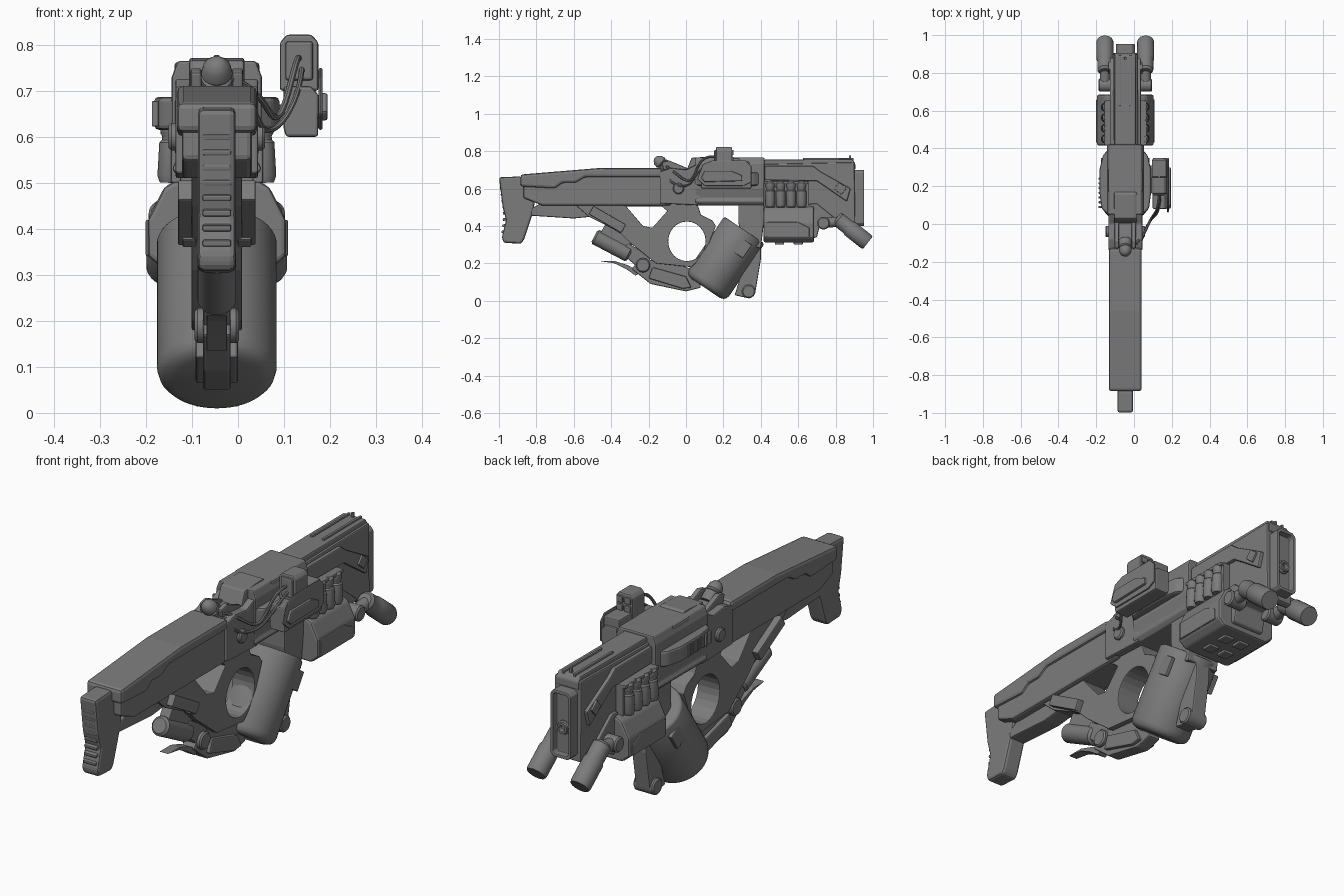
import bpy
import bmesh
import math
from mathutils import Vector, Matrix

default_cube = bpy.data.objects.get("Cube")
if default_cube:
    bpy.data.objects.remove(default_cube, do_unlink=True)

CENTRE_LINE = -0.046  # the gun sits slightly right of the origin
SIDES = {"right": -1, "left": 1}

GREY = (0.2, 0.2, 0.2, 1)
metal = bpy.data.materials.new("gunmetal grey")
metal.use_nodes = True
metal.diffuse_color = GREY
for node in metal.node_tree.nodes:
    if node.type == 'BSDF_PRINCIPLED':
        node.inputs["Base Color"].default_value = GREY
        node.inputs["Roughness"].default_value = 0.6


def make_object(name, bm, smooth=False, bevel=0):
    bmesh.ops.recalc_face_normals(bm, faces=bm.faces[:])
    mesh = bpy.data.meshes.new(name)
    bm.to_mesh(mesh)
    bm.free()
    obj = bpy.data.objects.new(name, mesh)
    bpy.context.scene.collection.objects.link(obj)
    obj.location.x = CENTRE_LINE
    mesh.materials.append(metal)
    if smooth:
        bpy.ops.object.select_all(action='DESELECT')
        obj.select_set(True)
        bpy.context.view_layer.objects.active = obj
        bpy.ops.object.shade_smooth_by_angle(angle=math.radians(35))
    if bevel:
        add_bevel(obj, bevel)
    return obj


def add_bevel(obj, width):
    mod = obj.modifiers.new("bevel", 'BEVEL')
    mod.width = width
    mod.segments = 2
    mod.limit_method = 'ANGLE'
    mod.angle_limit = math.radians(25)


def prism(name, outline, low, high, axis='x', bevel=0.006):
    """Extrude an outline along an axis, between two positions."""
    place = {'x': lambda a, b, t: (t, a, b), 'y': lambda a, b, t: (a, t, b),
             'z': lambda a, b, t: (a, b, t)}[axis]
    bm = bmesh.new()
    ends = [[bm.verts.new(place(a, b, t)) for a, b in outline] for t in (low, high)]
    for ring in ends:
        bm.faces.new(ring)
    count = len(outline)
    for i in range(count):
        j = (i + 1) % count
        bm.faces.new((ends[0][i], ends[0][j], ends[1][j], ends[1][i]))
    return make_object(name, bm, bevel=bevel)


def slab(name, outline, half, bevel=0.006):
    return prism(name, outline, -half, half, bevel=bevel)


def box(name, centre, size, tilt=0, bevel=0.004):
    bm = bmesh.new()
    matrix = (Matrix.Translation(centre) @ Matrix.Rotation(math.radians(tilt), 4, 'X')
              @ Matrix.Diagonal((*size, 1)))
    bmesh.ops.create_cube(bm, size=1, matrix=matrix)
    return make_object(name, bm, bevel=bevel)


def lathe(name, start, end, profile, sides=32):
    """Turn a profile of (fraction along, radius) about the line start-end."""
    start, end = Vector(start), Vector(end)
    turn = (end - start).to_track_quat('Z', 'Y')
    bm = bmesh.new()
    rings = []
    for along, radius in profile:
        middle = start.lerp(end, along)
        angles = [math.tau * k / sides for k in range(sides)]
        rings.append([bm.verts.new(middle + turn @ Vector(
            (radius * math.cos(a), radius * math.sin(a), 0))) for a in angles])
    for one, two in zip(rings, rings[1:]):
        for k in range(sides):
            n = (k + 1) % sides
            bm.faces.new((one[k], one[n], two[n], two[k]))
    bm.faces.new(rings[0])
    bm.faces.new(rings[-1])
    return make_object(name, bm, smooth=True)


def rod(name, start, end, radius, round_off=0.006):
    step = round_off / (Vector(end) - Vector(start)).length
    return lathe(name, start, end, [(0, radius - round_off), (step, radius),
                                    (1 - step, radius), (1, radius - round_off)])


def bake(obj):
    graph = bpy.context.evaluated_depsgraph_get()
    return bpy.data.meshes.new_from_object(obj.evaluated_get(graph))


def cut(obj, cutter):
    mod = obj.modifiers.new("hole", 'BOOLEAN')
    mod.operation = 'DIFFERENCE'
    mod.object = cutter
    mod.solver = 'EXACT'
    obj.data = bake(obj)
    obj.modifiers.clear()
    bpy.data.objects.remove(cutter, do_unlink=True)


def cable(name, points, radius=0.006):
    curve = bpy.data.curves.new(name, 'CURVE')
    curve.dimensions = '3D'
    curve.bevel_depth = radius
    curve.bevel_resolution = 2
    spline = curve.splines.new('NURBS')
    spline.points.add(len(points) - 1)
    for point, co in zip(spline.points, points):
        point.co = (*co, 1)
    spline.use_endpoint_u = True
    spline.order_u = 4
    helper = bpy.data.objects.new(name + " path", curve)
    bpy.context.scene.collection.objects.link(helper)
    bm = bmesh.new()
    bm.from_mesh(bake(helper))
    bpy.data.objects.remove(helper, do_unlink=True)
    make_object(name, bm, smooth=True)


def mirrored(half):
    return half + [(-x, z) for x, z in reversed(half)]


# Shoulder stock
slab("butt_pad", [(-1, .66), (-.98, .5), (-.962, .43), (-.985, .34), (-.975, .31), (-.88, .305),
                  (-.865, .33), (-.815, .48), (-.8, .6), (-.885, .665)], .041, .012)
for k in range(8):
    box("butt_rib", (0, -.972 + .008 * math.sin(k * .6), .37 + k * .033), (.062, .03, .014), 10)
slab("stock_body", [(-.87, .55), (-.87, .66), (-.1, .69), (-.08, .51), (-.77, .51)], .076, .01)
slab("stock_cover", [(-.885, .61), (-.885, .675), (-.46, .71), (-.13, .71), (-.12, .66), (-.54, .66),
                     (-.59, .63), (-.66, .63), (-.7, .6)], .087, .014)
slab("stock_under_rail", [(-.83, .49), (-.83, .455), (-.6, .44), (-.5, .45), (-.47, .52), (-.78, .52)], .04)

# Open frame with the grip
frame = slab("grip_frame", [(-.6, .52), (-.52, .45), (-.36, .37), (-.3, .31), (-.16, .2), (.03, .18),
                            (.1, .25), (.16, .4), (.14, .43), (.08, .46), (.06, .52), (.42, .51),
                            (.42, .6), (-.6, .6)], .055, 0)
cut(frame, slab("strut_hole", [(-.32, .505), (-.13, .505), (-.1, .48), (-.18, .39), (-.23, .4)], .3, 0))
turns = [math.tau * k / 24 for k in range(24)]
cut(frame, slab("grip_hole", [(.005 + .1 * math.cos(a), .318 + .106 * math.sin(a)) for a in turns], .3, 0))
add_bevel(frame, .008)
rod("frame_pin", (-.062, 0, .535), (.062, 0, .535), .022)
for side, s in SIDES.items():
    box("strut_plate_" + side, (s * .062, -.42, .435), (.045, .2, .05), -30)
    box("strut_clip_" + side, (s * .06, -.355, .385), (.03, .035, .04), -30)

# Folding lower bracket
rod("bracket_cylinder", (0, -.49, .345), (0, -.3, .245), .042, .01)
box("cylinder_saddle", (0, -.37, .335), (.05, .18, .08), -30)
slab("bracket_link", [(-.35, .26), (-.31, .31), (-.2, .24), (-.18, .19), (-.25, .17)], .03)
slab("lower_bracket", [(-.29, .17), (-.25, .22), (-.1, .215), (.06, .16), (.08, .07), (.0, .05), (-.19, .09)], .03)
for side, s in SIDES.items():
    slab("bracket_cheek_" + side, [(-.2, .12), (-.18, .18), (.0, .13), (.03, .07), (-.02, .065)], .012).location.x += s * .034
rod("bracket_wheel", (-.048, -.23, .19), (.048, -.23, .19), .038)
slab("release_lever", [(-.46, .212), (-.38, .212), (-.31, .19), (-.24, .15), (-.27, .135), (-.32, .17),
                       (-.38, .2)], .022, .002)

# Drum magazine and its rear arm
lathe("drum_magazine", (0, .312, .378), (0, .103, .068),
      [(0, .118), (.015, .127), (.03, .13), (.9, .13), (.95, .125), (.98, .115), (1, .095)], 48)
for side, s in SIDES.items():
    box("drum_window_" + side, (s * .12, .295, .285), (.018, .08, .085), -34)
slab("drum_neck", [(.28, .42), (.3, .3), (.4, .28), (.43, .53), (.28, .53)], .08)
slab("drum_arm", [(.26, .03), (.34, .012), (.37, .04), (.4, .22), (.4, .34), (.3, .3), (.3, .16)], .036)
rod("arm_hinge", (-.05, .335, .05), (.05, .335, .05), .036)

# Receiver
prism("receiver", mirrored([(.085, .765), (.098, .73), (.098, .6), (.087, .55), (.098, .53), (.08, .51)]),
      .05, .42, 'y')
slab("receiver_rear", [(-.14, .52), (-.14, .69), (-.08, .71), (.0, .7), (.08, .74), (.08, .51)], .09)
slab("receiver_top_mount", [(.0, .69), (.03, .765), (.16, .772), (.18, .755), (.4, .75), (.4, .69)], .06)
for side, s in SIDES.items():
    pod = [(.08, .04), (.125, .08), (.136, .16), (.136, .29), (.12, .36), (.08, .41)]
    prism("receiver_pod_" + side, [(s * x, y) for x, y in pod], .615, .687, 'z', .01)
    box("top_clamp_" + side, (s * .075, .23, .745), (.035, .12, .035), bevel=.008)
    rod("receiver_bolt_" + side, (s * .08, -.04, .6), (s * .105, -.04, .6), .03)
    slab("sight_ear_" + side, [(-.12, .7), (-.13, .74), (-.09, .75), (.03, .7)], .012).location.x += s * .045
for k in range(7):
    box("pod_rib", (-.134, .09 + k * .025, .65), (.014, .011, .055), bevel=.002)

# Rear knob
lathe("rear_knob", (0, -.09, .7), (0, -.165, .765), [(0, .034), (.45, .034), (.5, .028), (.58, .034), (.8, .03), (.95, .018), (1, .008)])

# Fore body
slab("fore_body", [(.41, .51), (.41, .73), (.9, .74), (.905, .38), (.88, .375), (.8, .43), (.66, .51)], .066)
slab("top_ridge", [(.4, .7), (.42, .755), (.89, .757), (.905, .735), (.905, .7)], .056)
for side, s in SIDES.items():
    box("ridge_rail_" + side, (s * .028, .76, .757), (.012, .27, .014), bevel=.003)
    slab("side_armour_" + side, [(.42, .72), (.68, .72), (.72, .69), (.88, .6), (.86, .53), (.7, .64),
                                 (.42, .645)], .012).location.x += s * .07
    box("armour_clip_" + side, (s * .084, .825, .6), (.014, .05, .045), -40)
    box("vent_backing_" + side, (s * .08, .535, .57), (.04, .24, .14))
    box("vent_rail_" + side, (s * .095, .535, .632), (.035, .235, .016))
    for k in range(4):
        lathe("vent_capsule_" + side, (s * .104, .45 + k * .056, .5), (s * .096, .45 + k * .056, .64),
              [(0, .02), (.1, .026), (.62, .026), (.66, .021), (.72, .021), (.76, .025), (.92, .025), (1, .016)], 16)
box("front_sight", (0, .877, .76), (.012, .012, .035), bevel=.002)

# Muzzle
muzzle = prism("muzzle_block", mirrored([(.035, .7), (.05, .685), (.05, .415), (.035, .4)]), .9, .953, 'y', 0)
cut(muzzle, prism("muzzle_pocket", mirrored([(.028, .685), (.038, .675), (.038, .425), (.028, .415)]),
                  .925, 1.1, 'y', 0))
add_bevel(muzzle, .004)
lathe("bore", (0, .91, .53), (0, .945, .53), [(0, .03), (.6, .03), (.7, .024), (1, .024), (1, .015), (.3, .014)])

# Handguard with side lips
guard = mirrored([(.09, .505), (.115, .49), (.15, .42), (.15, .34), (.115, .312)])
prism("handguard", guard, .415, .685, 'y', .01)
for side, s in SIDES.items():
    slab("handguard_panel_" + side, [(.43, .34), (.43, .42), (.6, .42), (.66, .39), (.66, .34)], .005).location.x += s * .15
    for k in range(2):
        box("underside_rib_" + side, (s * .04, .5 + k * .1, .31), (.05, .05, .018))
slab("handguard_nose", [(.67, .33), (.7, .34), (.72, .42), (.8, .44), (.7, .52), (.66, .52)], .08)

# Twin lamps on jointed arms
for side, s in SIDES.items():
    x = s * .108
    rod("lamp_hinge_" + side, (s * .06, .735, .415), (s * .142, .735, .415), .034)
    rod("lamp_arm_" + side, (x, .73, .415), (x, .835, .425), .027)
    lathe("lamp_" + side, (x, .805, .442), (x, .972, .31),
          [(0, .03), (.06, .04), (.38, .04), (.42, .045), (.95, .045), (1, .041)])

# Side optic with its lens cluster
prism("optic_body", [(.15, .6), (.22, .6), (.222, .69), (.205, .71), (.145, .71), (.145, .62)], .08, .35, 'y')
prism("optic_shelf", [(.14, .7), (.14, .745), (.218, .745), (.218, .7)], .16, .34, 'y')
prism("optic_tower", [(.137, .7), (.137, .805), (.152, .822), (.206, .822), (.221, .805), (.221, .7)], .16, .247, 'y')
box("optic_screen", (.179, .158, .765), (.06, .014, .085), bevel=.006)
for column in (.16, .198):
    for row in range(3):
        box("optic_lens", (column, .249, .72 + row * .036), (.03, .012, .029), bevel=.005)
prism("optic_side_plate", [(.06, .65), (.09, .73), (.14, .75), (.32, .75), (.35, .72), (.35, .635),
                           (.31, .615), (.1, .615)], .221, .23)
prism("optic_side_panel", [(.08, .655), (.1, .695), (.24, .695), (.3, .67), (.3, .64), (.1, .635)], .222, .241)
box("optic_bracket", (.12, .25, .65), (.07, .12, .04))

# Cables from the optic to the rear knob
cable("upper_cable", [(.178, .16, .77), (.175, .08, .78), (.15, .05, .66), (.12, .0, .62), (.09, -.08, .71), (.02, -.13, .73)], .007)
cable("lower_cable", [(.185, .16, .75), (.18, .06, .7), (.15, .04, .63), (.1, -.02, .6), (.09, -.1, .64), (.06, -.11, .7)])
